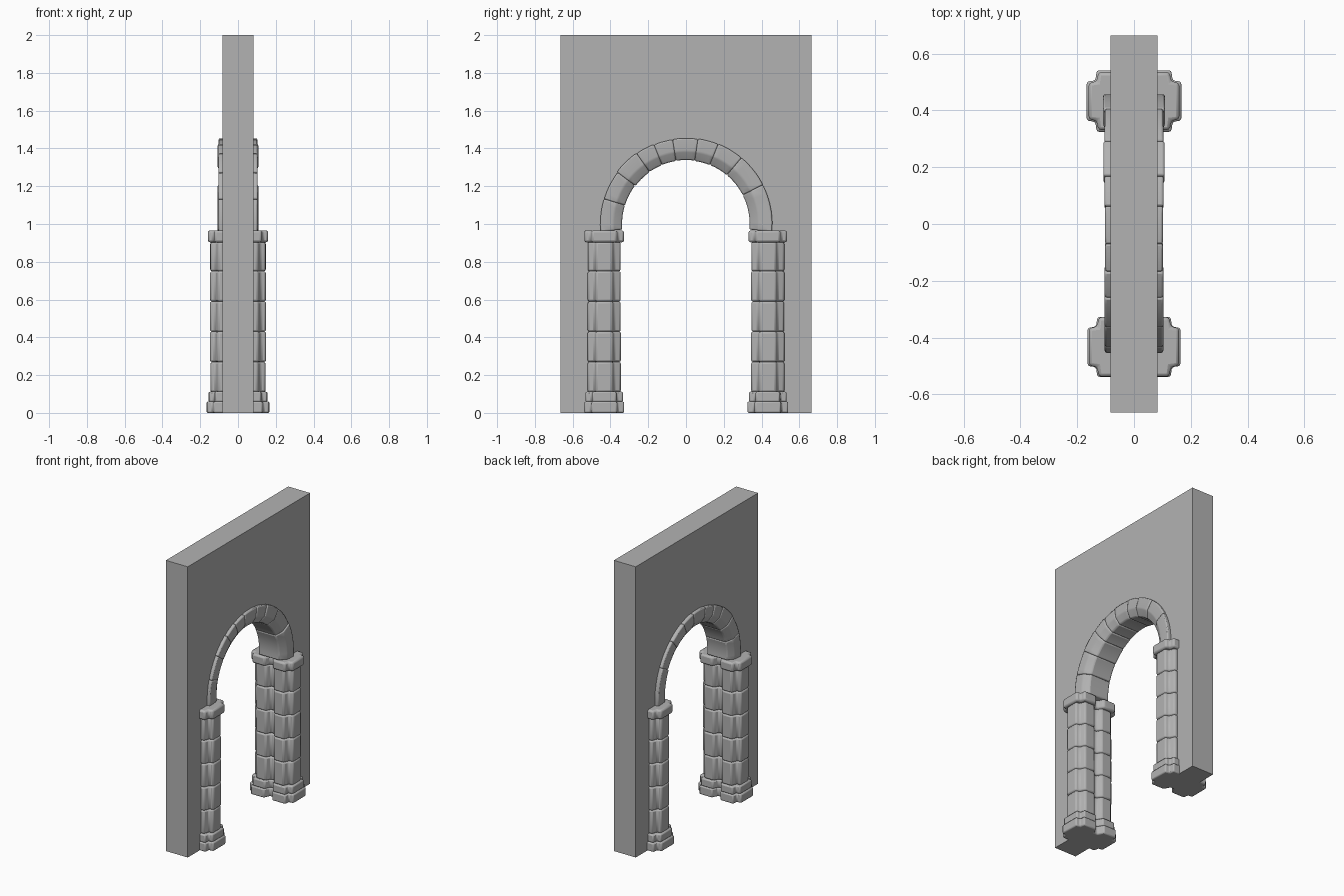
import bpy
import bmesh
import math
import random

random.seed(4)
cube = bpy.data.objects.get("Cube")
if cube:
    bpy.data.objects.remove(cube)

GREY = (0.45, 0.45, 0.45, 1)
stone = bpy.data.materials.new("grey stone")
stone.use_nodes = True
stone.diffuse_color = GREY
stone.node_tree.nodes["Principled BSDF"].inputs["Base Color"].default_value = GREY


def loft(name, rings, bevel=0.0):
    """Skin a stack of equal-length closed sections and cap both ends."""
    bm = bmesh.new()
    loops = [[bm.verts.new(p) for p in ring] for ring in rings]
    n = len(rings[0])
    for a, b in zip(loops, loops[1:]):
        for i in range(n):
            j = (i + 1) % n
            bm.faces.new((a[i], a[j], b[j], b[i]))
    bm.faces.new(loops[0])
    bm.faces.new(loops[-1])
    bmesh.ops.recalc_face_normals(bm, faces=bm.faces)
    mesh = bpy.data.meshes.new(name)
    bm.to_mesh(mesh)
    bm.free()
    mesh.materials.append(stone)
    obj = bpy.data.objects.new(name, mesh)
    bpy.context.collection.objects.link(obj)
    if bevel:
        mod = obj.modifiers.new("worn edges", "BEVEL")
        mod.width = bevel
        mod.segments = 2
        mod.angle_limit = math.radians(25)
        bpy.context.view_layer.objects.active = obj
        obj.select_set(True)
        bpy.ops.object.shade_smooth_by_angle(angle=math.radians(40))
        obj.select_set(False)
    return obj


SPRING = 1.0  # height of the arch centre

# Wall slab with an arched opening
HALF_WALL, HALF_LENGTH, OPENING = 0.083, 0.665, 0.40
outline = [(HALF_LENGTH, 0), (HALF_LENGTH, 2), (-HALF_LENGTH, 2), (-HALF_LENGTH, 0), (-OPENING, 0)]
for i in range(33):
    a = math.pi * (1 - i / 32)
    outline.append((OPENING * math.cos(a), SPRING + OPENING * math.sin(a)))
outline.append((OPENING, 0))
loft("wall", [[(x, y, z) for y, z in outline] for x in (-HALF_WALL, HALF_WALL)])


# Twin-lobed pier plans: one quarter, mirrored in both directions
def full_plan(quarter):
    half = quarter + [(x, -y) for x, y in reversed(quarter)]
    return half + [(-x, -y) for x, y in half]


BLOCK_PLAN = full_plan([(0.012, 0.065), (0.032, 0.107), (0.13, 0.107), (0.135, 0.072), (0.165, 0.068)])
SHAFT_PLAN = full_plan([(0.012, 0.055), (0.03, 0.088), (0.105, 0.088), (0.12, 0.05), (0.147, 0.044)])


def course(name, plan, centre, low, high, scale=1.0, bevel=0.008):
    sx = scale + random.uniform(-0.015, 0.015)
    sy = scale + random.uniform(-0.015, 0.015)
    loft(name, [[(x * sx, centre + y * sy, z) for x, y in plan] for z in (low, high)], bevel)


COURSES = [0.11, 0.27, 0.43, 0.59, 0.75, 0.905]
for side, centre in (("front", -0.433), ("back", 0.433)):
    course(side + "_pier_plinth", BLOCK_PLAN, centre, 0, 0.06)
    course(side + "_pier_base", BLOCK_PLAN, centre, 0.058, 0.112, 0.94)
    for k, (low, high) in enumerate(zip(COURSES, COURSES[1:])):
        course(f"{side}_pier_course_{k + 1}", SHAFT_PLAN, centre, low, high, bevel=0.01)
    course(side + "_pier_capital", BLOCK_PLAN, centre, 0.903, 0.966, 0.97, 0.012)

# Arch stones: chamfered section swept between uneven joints
JOINTS = [-5, 27, 50, 68, 82, 99, 112, 125, 143, 163, 185]
for k, (start, end) in enumerate(zip(JOINTS, JOINTS[1:])):
    w = 0.105 + random.uniform(-0.004, 0.004)
    outer = 0.455 + random.uniform(-0.003, 0.003)
    inner = 0.337 + random.uniform(-0.003, 0.003)
    half = [(w, outer), (w, 0.385), (0.075, inner)]
    section = half + [(-x, r) for x, r in reversed(half)]
    rings = []
    for s in range(6):
        a = math.radians(start + (end - start) * s / 5)
        rings.append([(x, r * math.cos(a), SPRING + r * math.sin(a)) for x, r in section])
    loft(f"arch_stone_{k + 1}", rings, 0.007)
